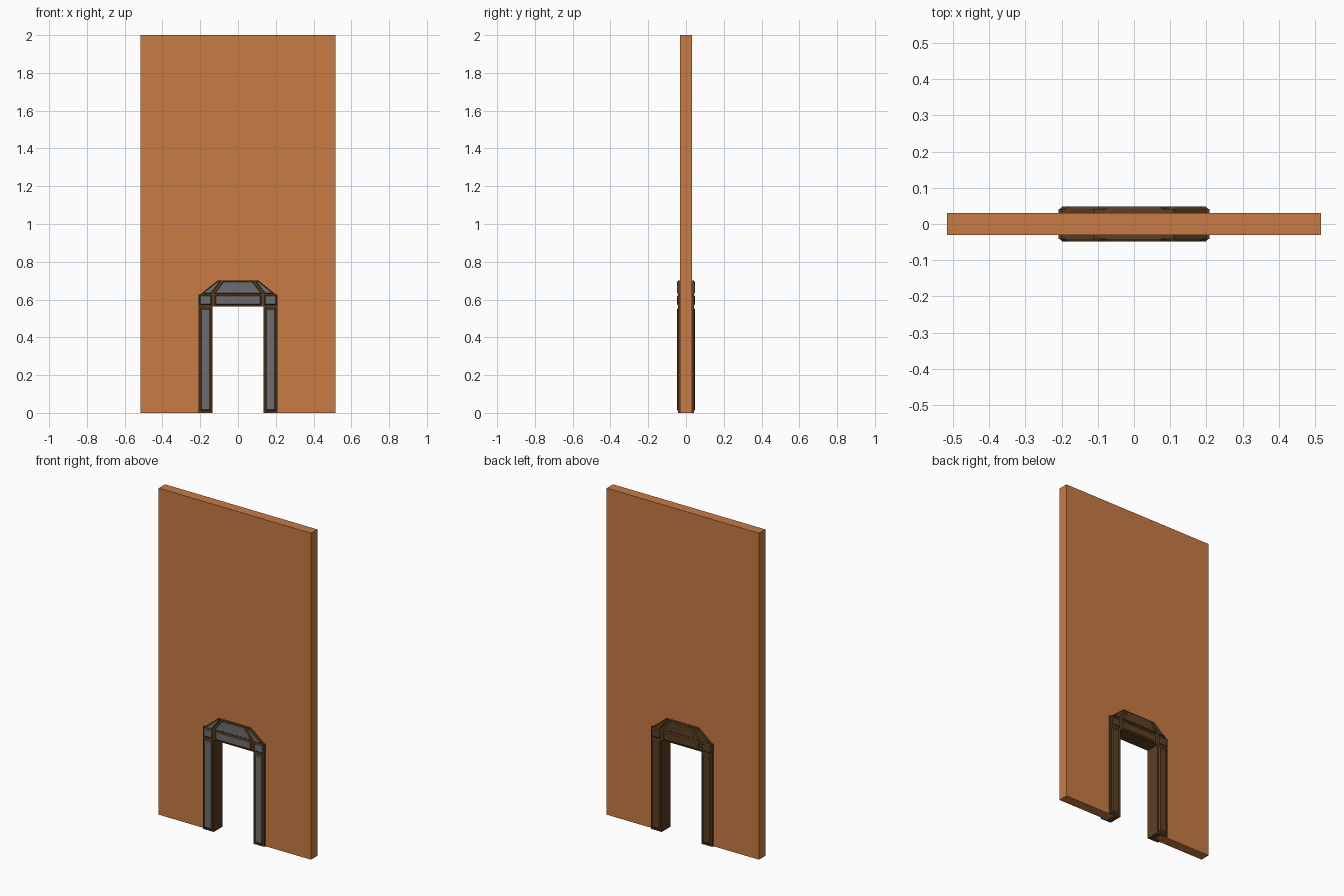
import bpy, bmesh
from mathutils import Vector

cube = bpy.data.objects.get("Cube")
if cube:
    bpy.data.objects.remove(cube, do_unlink=True)


def material(name, rgb):
    mat = bpy.data.materials.new(name)
    mat.use_nodes = True
    mat.diffuse_color = (*rgb, 1)
    mat.node_tree.nodes["Principled BSDF"].inputs["Base Color"].default_value = (*rgb, 1)
    return mat


orange = material("orange wall", (0.58, 0.20, 0.06))
brown = material("dark brown trim", (0.105, 0.05, 0.017))
grey = material("grey panel", (0.155, 0.155, 0.16))


def finish(bm, name, mats):
    mesh = bpy.data.meshes.new(name)
    bm.to_mesh(mesh)
    bm.free()
    for m in mats:
        mesh.materials.append(m)
    obj = bpy.data.objects.new(name, mesh)
    bpy.context.collection.objects.link(obj)
    return obj


def prism(name, outline, half_depth, mat):
    """Extrude an x-z outline through the wall thickness."""
    bm = bmesh.new()
    face = bm.faces.new([bm.verts.new((x, -half_depth, z)) for x, z in outline])
    ext = bmesh.ops.extrude_face_region(bm, geom=[face])
    moved = [v for v in ext["geom"] if isinstance(v, bmesh.types.BMVert)]
    bmesh.ops.translate(bm, vec=(0, 2 * half_depth, 0), verts=moved)
    bmesh.ops.recalc_face_normals(bm, faces=bm.faces)
    return finish(bm, name, [mat])


TRIM, RAISE = 0.042, 0.006


def panel(name, outline, inset):
    """Raised bevelled panel on both faces; only the front cap is grey."""
    for side, sign in (("front", -1), ("back", 1)):
        bm = bmesh.new()
        cap = bm.faces.new([bm.verts.new((x, sign * TRIM, z)) for x, z in outline])
        cap.normal_update()
        if cap.normal.dot(Vector((0, sign, 0))) < 0:
            cap.normal_flip()
        bmesh.ops.inset_region(bm, faces=[cap], thickness=inset, depth=RAISE,
                               use_boundary=True, use_even_offset=True)
        if sign < 0:
            cap.material_index = 1
        finish(bm, f"{name}_{side}", [brown, grey])


def rect(x0, x1, z0, z1):
    return [(x0, z0), (x1, z0), (x1, z1), (x0, z1)]


def flip(outline):
    return [(-x, z) for x, z in reversed(outline)]


# Wall slab with a doorway notch
W, N = 0.516, 0.17
prism("wall", [(-W, 0), (-N, 0), (-N, 0.6), (N, 0.6), (N, 0), (W, 0), (W, 2), (-W, 2)],
      0.0305, orange)

# Door frame: posts, lintel and sloped crown
post = rect(0.135, 0.208, 0, 0.563)
prism("left_post", post, TRIM, brown)
prism("right_post", flip(post), TRIM, brown)
prism("lintel", rect(-0.208, 0.208, 0.563, 0.627), TRIM, brown)
prism("crown", [(-0.2, 0.627), (0.2, 0.627), (0.11, 0.7), (-0.11, 0.7)], TRIM, brown)

# Paired raised panels
paired = {
    "post_panel": (rect(0.143, 0.2, 0.01, 0.556), 0.008),
    "corner_panel": (rect(0.139, 0.204, 0.57, 0.624), 0.006),
    "crown_side_panel": ([(0.142, 0.632), (0.19, 0.632), (0.112, 0.695), (0.093, 0.695)], 0.003),
}
for name, (outline, inset) in paired.items():
    panel("left_" + name, outline, inset)
    panel("right_" + name, flip(outline), inset)

# Centre panels
panel("lintel_panel", rect(-0.122, 0.122, 0.57, 0.624), 0.006)
panel("crown_panel", [(-0.127, 0.632), (0.127, 0.632), (0.076, 0.698), (-0.076, 0.698)], 0.004)
